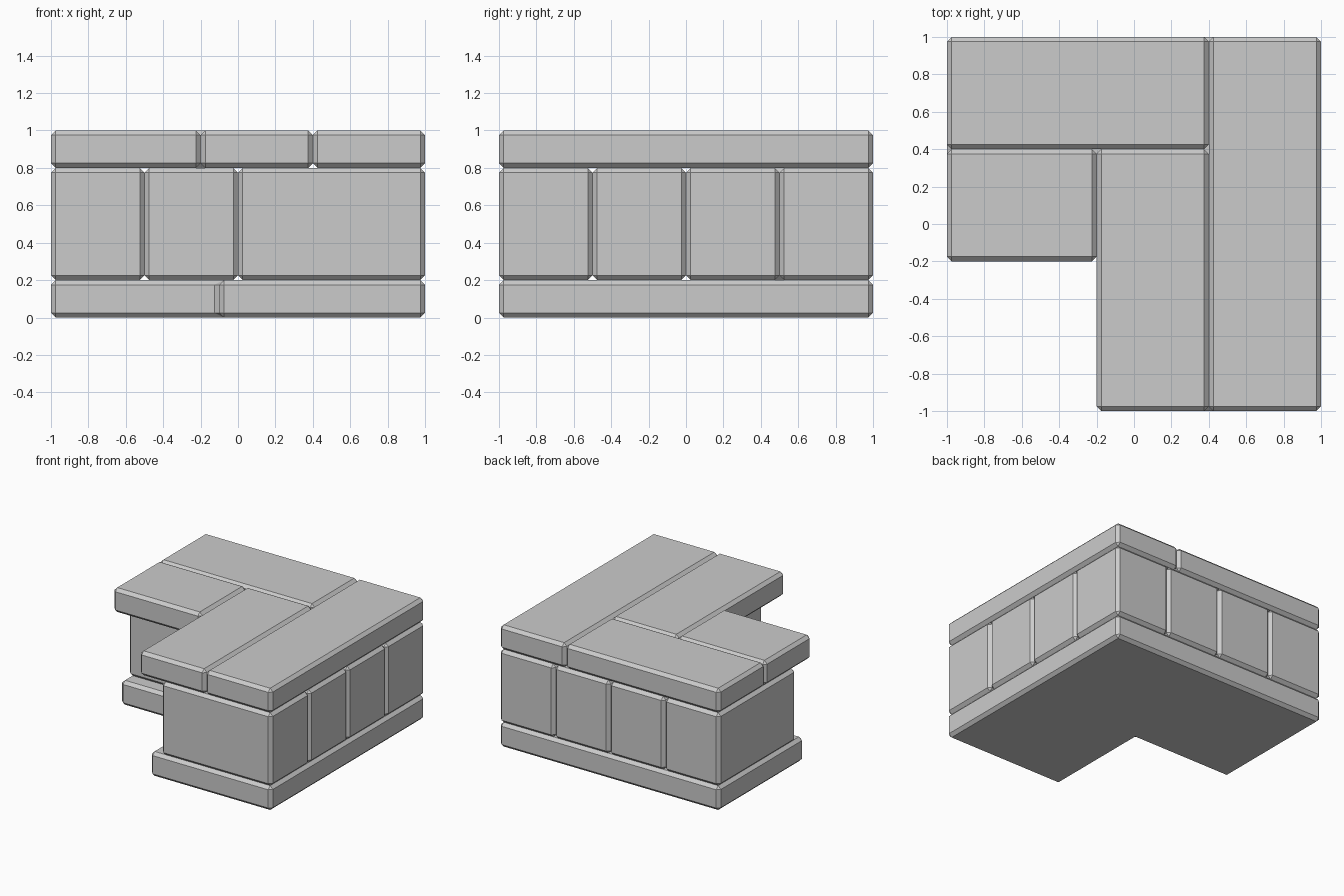
import bpy, bmesh

if "Cube" in bpy.data.objects:
    bpy.data.objects.remove(bpy.data.objects["Cube"])

BEVEL = 0.025


def stone(name, outline, z0, z1):
    """Extrude a plan outline into a stone with chamfered edges."""
    bm = bmesh.new()
    base = bm.faces.new([bm.verts.new((x, y, z0)) for x, y in outline])
    ext = bmesh.ops.extrude_face_region(bm, geom=[base], use_keep_orig=True)
    top = [v for v in ext["geom"] if isinstance(v, bmesh.types.BMVert)]
    bmesh.ops.translate(bm, verts=top, vec=(0, 0, z1 - z0))
    bmesh.ops.recalc_face_normals(bm, faces=bm.faces[:])
    bmesh.ops.bevel(bm, geom=bm.edges[:], offset=BEVEL, segments=1,
                    profile=0.5, affect='EDGES')
    mesh = bpy.data.meshes.new(name)
    bm.to_mesh(mesh)
    bm.free()
    obj = bpy.data.objects.new(name, mesh)
    bpy.context.collection.objects.link(obj)
    return obj


def block(name, x0, x1, y0, y1, z0, z1):
    return stone(name, [(x0, y0), (x1, y0), (x1, y1), (x0, y1)], z0, z1)


# L-shaped plinth in one piece
stone("base_plinth",
      [(-1, -0.1), (-0.1, -0.1), (-0.1, -1), (1, -1), (1, 1), (-1, 1)], 0, 0.2)

# Wall blocks: front leg, corner, left arm
wall = [
    (0, 1, -1, -0.5), (0, 1, -0.5, 0),
    (0, 1, 0, 0.5), (0, 0.5, 0.5, 1), (0.5, 1, 0.5, 1),
    (-0.5, 0, 0, 1), (-1, -0.5, 0, 1),
]
for i, b in enumerate(wall, 1):
    block(f"wall_block_{i}", *b, 0.2, 0.8)

# Overhanging cap slabs
caps = [
    (0.4, 1, -1, 1), (-0.2, 0.4, -1, 0.4),
    (-1, 0.4, 0.4, 1), (-1, -0.2, -0.2, 0.4),
]
for i, b in enumerate(caps, 1):
    block(f"cap_slab_{i}", *b, 0.8, 1.0)
